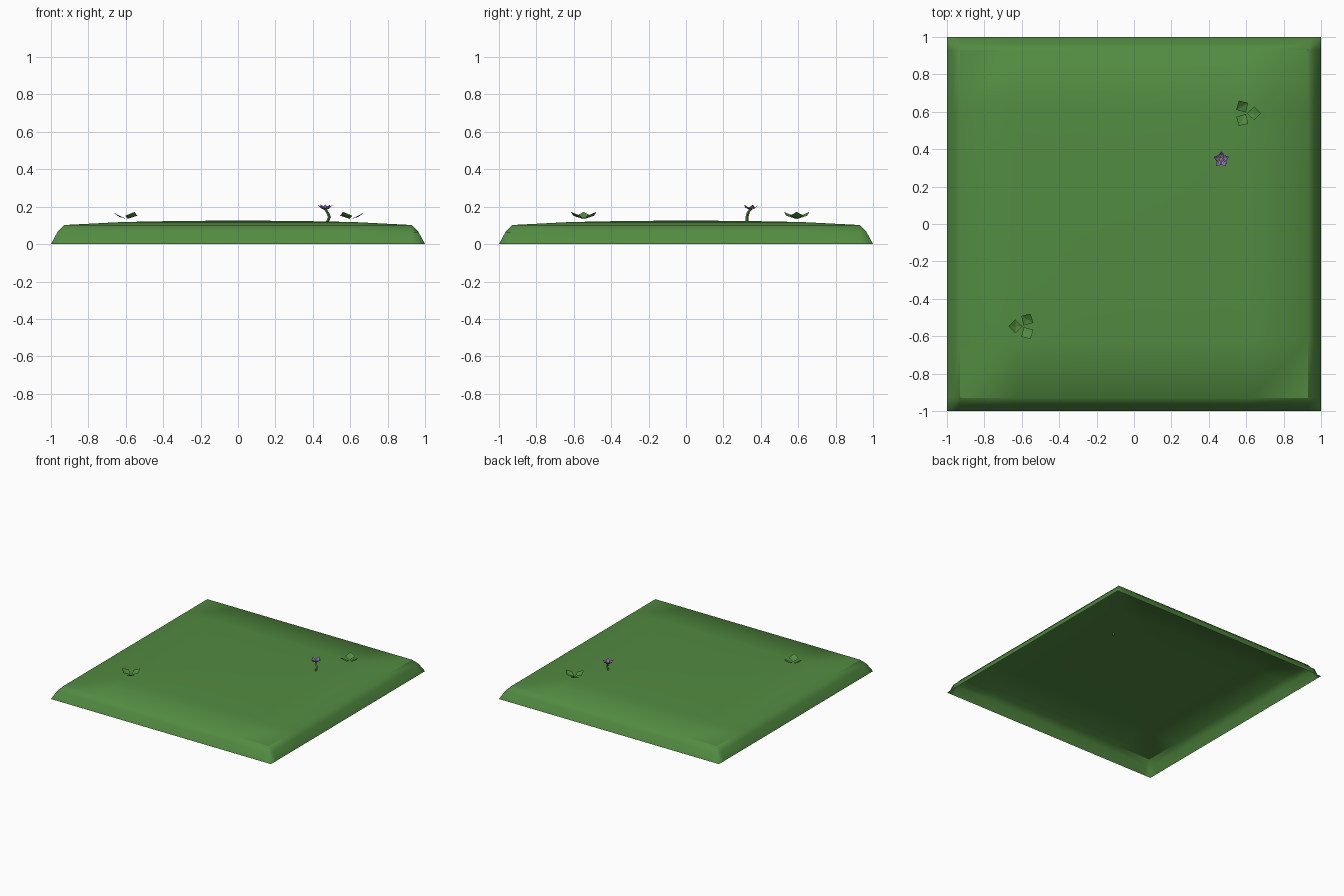
import bpy
import bmesh
from math import cos, sin, pi, radians
from mathutils import Vector, Matrix

if "Cube" in bpy.data.objects:
    bpy.data.objects.remove(bpy.data.objects["Cube"], do_unlink=True)


def material(name, rgb):
    m = bpy.data.materials.new(name)
    m.use_nodes = True
    m.diffuse_color = (*rgb, 1)
    m.node_tree.nodes["Principled BSDF"].inputs["Base Color"].default_value = (*rgb, 1)
    return m


grass = material("grass green", (0.085, 0.26, 0.053))
purple = material("petal purple", (0.27, 0.13, 0.56))
heart = material("flower centre", (0.30, 0.22, 0.05))


def finish(name, bm, mat, smooth_angle=None):
    mesh = bpy.data.meshes.new(name)
    bm.to_mesh(mesh)
    bm.free()
    obj = bpy.data.objects.new(name, mesh)
    bpy.context.collection.objects.link(obj)
    mesh.materials.append(mat)
    if smooth_angle:
        bpy.ops.object.select_all(action='DESELECT')
        obj.select_set(True)
        bpy.context.view_layer.objects.active = obj
        bpy.ops.object.shade_smooth_by_angle(angle=radians(smooth_angle))
    return obj


# Ground: open grid sheet, domed, with a sloping skirt around it
profile = [(0, 0.126), (0.31, 0.124), (0.62, 0.118), (0.93, 0.102), (0.965, 0.065), (1, 0)]
height = dict(profile)
half = [p[0] for p in profile]
steps = [-d for d in half[:0:-1]] + half
bm = bmesh.new()
rows = [[bm.verts.new((x, y, height[max(abs(x), abs(y))])) for x in steps] for y in steps]
for r0, r1 in zip(rows, rows[1:]):
    for i in range(len(steps) - 1):
        bm.faces.new((r0[i], r0[i + 1], r1[i + 1], r1[i]))
finish("grass_ground", bm, grass, 45)


# Whorl of folded diamond blades around a centre
def whorl(name, centre, count, turn, length, width, rise, mat):
    bm = bmesh.new()
    for k in range(count):
        spin = Matrix.Rotation(turn + k * 2 * pi / count, 3, 'Z')
        base, left, tip, right, fold = [
            bm.verts.new(Vector(centre) + spin @ Vector(p)) for p in (
                (0.005, 0, 0), (length * 0.55, width, rise * 0.45), (length, 0, rise),
                (length * 0.55, -width, rise * 0.45), (length * 0.55, 0, rise * 0.28))]
        for tri in ((base, fold, left), (left, fold, tip), (tip, fold, right), (right, fold, base)):
            bm.faces.new(tri)
    return finish(name, bm, mat)


whorl("back_clover", (0.60, 0.592, 0.135), 3, 0, 0.078, 0.037, 0.037, grass)
whorl("front_clover", (-0.592, -0.547, 0.135), 3, pi, 0.078, 0.037, 0.037, grass)

# Flower: bent stem, five petals and a small centre
path = [(0.474, 0.325, 0.11), (0.489, 0.326, 0.145), (0.479, 0.332, 0.168), (0.467, 0.345, 0.187)]
bm = bmesh.new()
rings = [[bm.verts.new((x + 0.008 * cos(a * pi / 2), y + 0.008 * sin(a * pi / 2), z))
          for a in range(4)] for x, y, z in path]
for r0, r1 in zip(rings, rings[1:]):
    for i in range(4):
        j = (i + 1) % 4
        bm.faces.new((r0[i], r0[j], r1[j], r1[i]))
finish("flower_stem", bm, grass, 50)

whorl("flower_petals", (0.467, 0.345, 0.183), 5, radians(18), 0.043, 0.016, 0.028, purple)

bm = bmesh.new()
bmesh.ops.create_cone(bm, cap_ends=True, segments=5, radius1=0.008, radius2=0.011, depth=0.008,
                      matrix=Matrix.Translation((0.467, 0.345, 0.188)))
finish("flower_centre", bm, heart)
